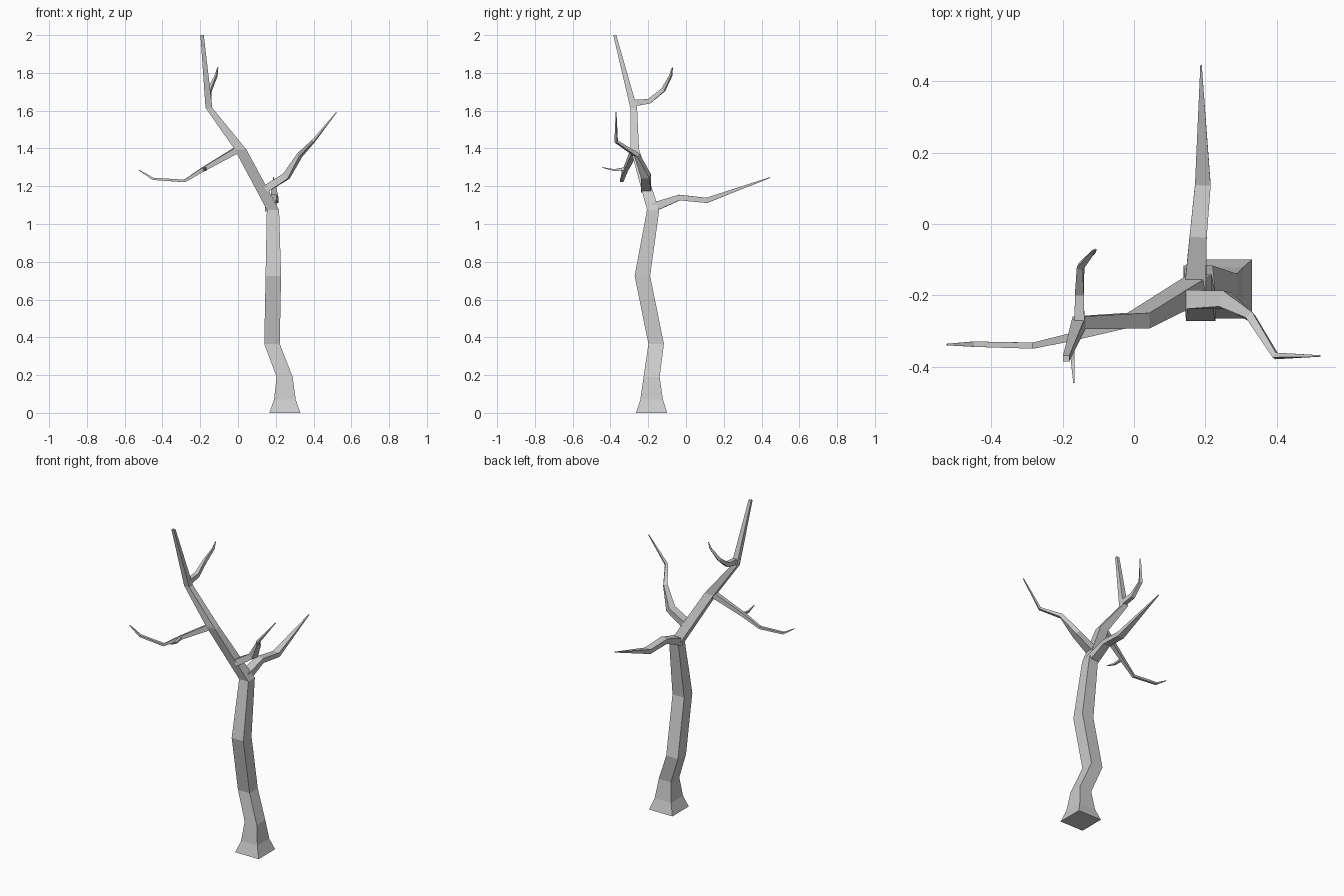
import bpy, bmesh
from mathutils import Vector


def limb(name, rings, upright=False):
    """Four-sided tapered tube through rings of (x, y, z, width, height).
    Upright limbs keep level square rings; others turn with the path."""
    bm = bmesh.new()
    pts = [Vector(r[:3]) for r in rings]
    loops = []
    for i, r in enumerate(rings):
        side, up = Vector((1, 0, 0)), Vector((0, 1, 0))
        if not upright:
            a, b = pts[max(i - 1, 0)], pts[min(i + 1, len(pts) - 1)]
            t = Vector((0, 0, 0))
            if i > 0:
                t += (pts[i] - a).normalized()
            if i < len(pts) - 1:
                t += (b - pts[i]).normalized()
            t.normalize()
            side = t.cross(Vector((0, 0, 1))).normalized()
            up = side.cross(t)
        loops.append([bm.verts.new(pts[i] + side * r[3] / 2 * sx + up * r[4] / 2 * sy)
                      for sx, sy in ((-1, -1), (1, -1), (1, 1), (-1, 1))])
    for lo, hi in zip(loops, loops[1:]):
        for k in range(4):
            n = (k + 1) % 4
            bm.faces.new((lo[k], lo[n], hi[n], hi[k]))
    bm.faces.new(loops[0][::-1])
    bm.faces.new(loops[-1])
    bmesh.ops.recalc_face_normals(bm, faces=bm.faces)
    mesh = bpy.data.meshes.new(name)
    bm.to_mesh(mesh)
    bm.free()
    obj = bpy.data.objects.new(name, mesh)
    bpy.context.collection.objects.link(obj)
    return obj


# Trunk with flared foot, bending to the leader at the top
limb("trunk", [
    (0.248, -0.182, 0.00, 0.165, 0.165),
    (0.248, -0.182, 0.07, 0.115, 0.120),
    (0.247, -0.182, 0.19, 0.085, 0.085),
    (0.180, -0.158, 0.365, 0.082, 0.082),
    (0.187, -0.231, 0.725, 0.082, 0.082),
    (0.185, -0.174, 1.075, 0.065, 0.065),
    (0.013, -0.271, 1.395, 0.062, 0.044),
    (-0.154, -0.277, 1.615, 0.036, 0.036),
    (-0.190, -0.377, 2.00, 0.018, 0.016),
], upright=True)

# Right branch
limb("right_branch", [
    (0.145, -0.212, 1.185, 0.054, 0.040),
    (0.256, -0.212, 1.253, 0.046, 0.036),
    (0.327, -0.260, 1.365, 0.024, 0.022),
    (0.397, -0.370, 1.437, 0.016, 0.014),
    (0.522, -0.370, 1.592, 0.004, 0.004),
])

# Back branch
limb("back_branch", [
    (0.172, -0.175, 1.088, 0.060, 0.048),
    (0.180, -0.035, 1.140, 0.048, 0.030),
    (0.193, 0.110, 1.125, 0.044, 0.028),
    (0.188, 0.445, 1.246, 0.004, 0.004),
])

# Left branch and its twig
limb("left_branch", [
    (0.000, -0.270, 1.395, 0.034, 0.034),
    (-0.180, -0.318, 1.292, 0.022, 0.022),
    (-0.283, -0.341, 1.228, 0.017, 0.014),
    (-0.450, -0.337, 1.239, 0.015, 0.012),
    (-0.525, -0.338, 1.286, 0.004, 0.004),
])
limb("left_twig", [
    (-0.178, -0.315, 1.294, 0.018, 0.016),
    (-0.172, -0.380, 1.285, 0.011, 0.011),
    (-0.169, -0.445, 1.300, 0.003, 0.003),
])

# Upper back branch
limb("upper_branch", [
    (-0.153, -0.277, 1.640, 0.028, 0.034),
    (-0.153, -0.195, 1.650, 0.025, 0.027),
    (-0.150, -0.120, 1.710, 0.018, 0.020),
    (-0.116, -0.081, 1.785, 0.012, 0.012),
    (-0.107, -0.072, 1.828, 0.004, 0.004),
])
